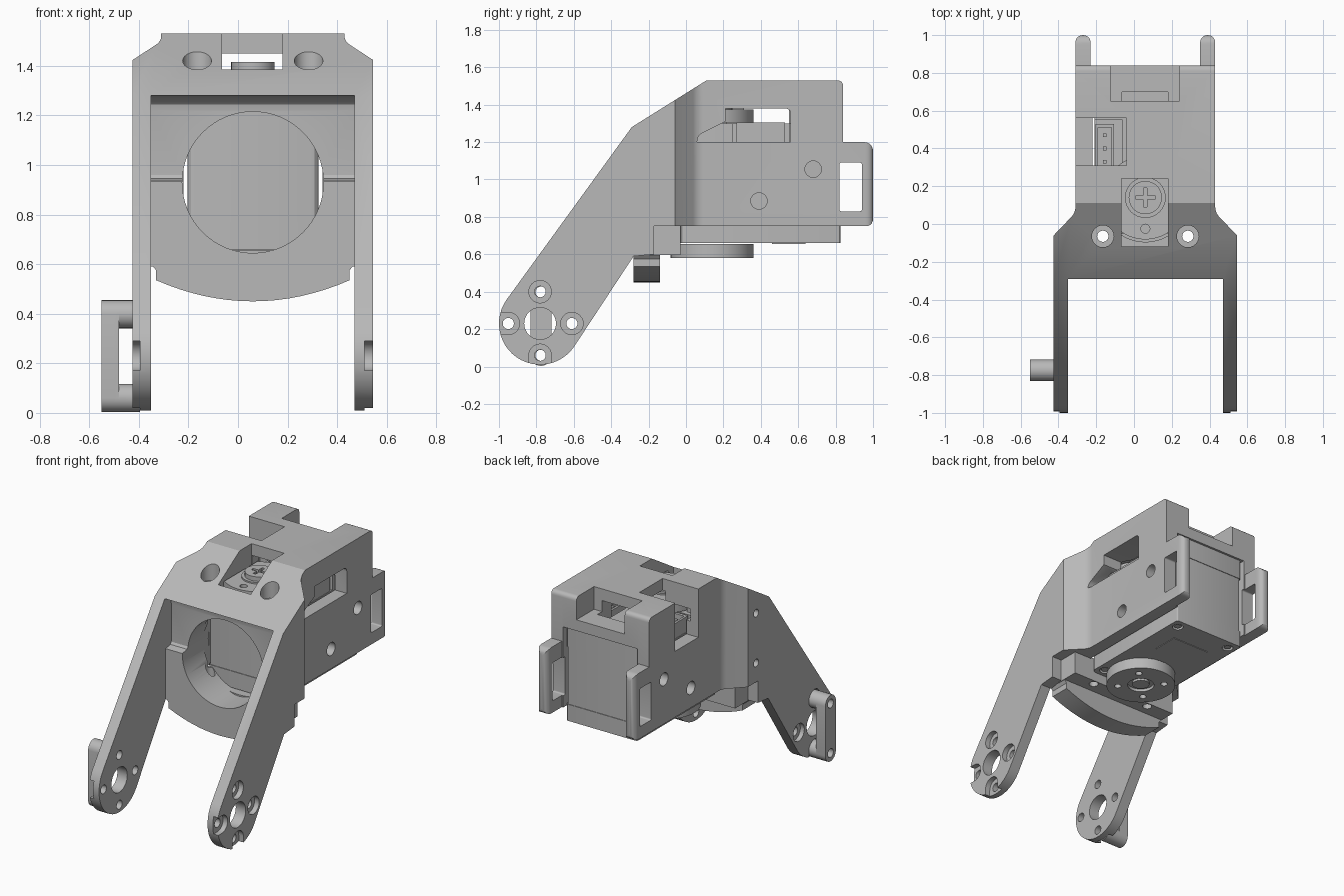
import bpy, bmesh, math
from mathutils import Vector

if "Cube" in bpy.data.objects:
    bpy.data.objects.remove(bpy.data.objects["Cube"], do_unlink=True)

mat = bpy.data.materials.new("grey_plastic")
mat.use_nodes = True
GREY = (0.48, 0.48, 0.48, 1)
mat.diffuse_color = GREY
mat.node_tree.nodes["Principled BSDF"].inputs["Base Color"].default_value = GREY

CX = 0.06          # middle of the bracket
HORN_Y = 0.14      # output axis
PIVOT = (-0.78, 0.23)


def rounded(points, steps=5):
    """Round the corners that carry a radius as third value."""
    out = []
    for i, p in enumerate(points):
        c = Vector(p[:2])
        if len(p) < 3:
            out.append(c)
            continue
        a = c + (Vector(points[i - 1][:2]) - c).normalized() * p[2]
        b = c + (Vector(points[(i + 1) % len(points)][:2]) - c).normalized() * p[2]
        for k in range(steps + 1):
            t = k / steps
            w = 2 * t * (1 - t) * 0.83
            u, v = (1 - t) ** 2, t ** 2
            s = u + v + w
            out.append((a * u + c * w + b * v) / s)
    return out


def prism(name, points, axis, lo, hi):
    """Extrude a closed outline along an axis."""
    place = {"x": lambda a, b, d: (d, a, b),
             "y": lambda a, b, d: (a, d, b),
             "z": lambda a, b, d: (a, b, d)}[axis]
    bm = bmesh.new()
    rings = [[bm.verts.new(place(p[0], p[1], d)) for p in points] for d in (lo, hi)]
    n = len(points)
    bm.faces.new(rings[0])
    bm.faces.new(rings[1])
    for i in range(n):
        j = (i + 1) % n
        bm.faces.new((rings[0][i], rings[0][j], rings[1][j], rings[1][i]))
    bmesh.ops.recalc_face_normals(bm, faces=bm.faces)
    me = bpy.data.meshes.new(name)
    bm.to_mesh(me)
    bm.free()
    me.materials.append(mat)
    ob = bpy.data.objects.new(name, me)
    bpy.context.collection.objects.link(ob)
    return ob


def box(name, x, y, z):
    return prism(name, [(x[0], y[0]), (x[1], y[0]), (x[1], y[1]), (x[0], y[1])], "z", *z)


def arc(c, r, a0, a1, n):
    return [(c[0] + r * math.cos(math.radians(a0 + (a1 - a0) * k / n)),
             c[1] + r * math.sin(math.radians(a0 + (a1 - a0) * k / n))) for k in range(n + 1)]


def rod(name, c, r, axis, lo, hi, n=32):
    return prism(name, arc(c, r, 0, 360, n)[:-1], axis, lo, hi)


def combine(ob, tools, op="DIFFERENCE"):
    bpy.context.view_layer.objects.active = ob
    for t in tools:
        m = ob.modifiers.new("cut", "BOOLEAN")
        m.operation, m.solver, m.object = op, "EXACT", t
        bpy.ops.object.modifier_apply(modifier=m.name)
        bpy.data.objects.remove(t, do_unlink=True)
    return ob


# Bracket: side profile trimmed by its plan outline
side = rounded([(-0.28, 0.59), (-0.17, 0.6), (-0.17, 0.75), (1, 0.75, 0.04), (1, 1.2, 0.05),
                (0.84, 1.2), (0.84, 1.53, 0.03), (0.11, 1.53), (-0.29, 1.28)])
side += arc(PIVOT, 0.22, 144, 326, 24)
bracket = prism("bracket", side, "x", -0.43, 0.545)
half = [(0.485, -1.2), (0.485, -0.06), (0.37, 0.06, 0.03), (0.37, 1, 0.04), (0.29, 1, 0.04), (0.29, 0.84)]
plan = [(CX + p[0],) + p[1:] for p in half]
plan += [(CX - p[0],) + p[1:] for p in reversed(half)]
combine(bracket, [prism("plan", rounded(plan), "z", -0.5, 2)], "INTERSECT")

# Space between the arms, with a stepped front wall
gap = [(-1.2, -0.1), (-1.2, 1.28), (-0.28, 1.28), (-0.245, 1.265), (-0.225, 1.245), (-0.22, 1.22),
       (-0.22, 0.96), (-0.23, 0.945), (-0.28, 0.935), (-0.28, 0.59), (0.1, 0.59), (0.1, -0.1)]
window = rounded([(0.06, 1.2), (0.56, 1.2), (0.56, 1.38, 0.03), (0.21, 1.38), (0.21, 1.31), (0.06, 1.235, 0.03)])
cuts = [
    prism("arm_gap", gap, "x", -0.35, 0.47),
    box("motor_bay", (-0.22, 0.34), (-0.05, 1.1), (0.5, 1.3)),
    rod("front_opening", (CX, 0.93), 0.285, "y", -0.5, 0, 64),
    box("top_slot", (-0.065, 0.18), (-0.12, 0.24), (1.3, 1.7)),
    box("tunnel", (-0.064, 0.179), (0.2, 0.7), (1.29, 1.45)),
    box("rear_notch", (-0.125, 0.24), (0.65, 1), (1.375, 1.7)),
    rod("idler_space", (CX, HORN_Y), 0.235, "z", 1.29, 1.385, 48),
    box("cable_space", (-0.25, 0.36), (0.22, 0.55), (1.295, 1.379)),
    prism("side_window", window, "x", 0.25, 0.7),
    box("cable_notch", (-0.6, -0.04), (0.31, 0.56), (1.2, 1.7)),
    prism("ear_windows", rounded([(0.82, 0.83, 0.01), (0.94, 0.83, 0.01), (0.94, 1.09, 0.01),
                                  (0.82, 1.09, 0.01)]), "x", -0.6, 0.7),
    rod("pivot_bore", PIVOT, 0.085, "x", -0.6, 0.7),
]
for c in [(0.39, 0.885), (0.68, 1.055)]:
    cuts.append(rod("side_hole", c, 0.044, "x", -0.6, 0.7, 24))
for z in (0.88, 1.22):
    cuts.append(rod("arm_hole", (-0.15, z), 0.026, "x", -0.6, -0.38, 16))
for dx in (-0.225, 0.225):
    cuts.append(rod("top_bore", (CX + dx, -0.065), 0.058, "z", 1.34, 1.7, 24))
    cuts.append(rod("top_hole", (CX + dx, -0.065), 0.03, "z", 0.5, 1.5, 16))
for dy, dz in [(0.17, 0), (-0.17, 0), (0, 0.17), (0, -0.17)]:
    y, z = PIVOT[0] + dy, PIVOT[1] + dz
    cuts.append(rod("screw_hole", (y, z), 0.03, "x", -0.6, 0.7, 16))
    for lo, hi in [(-0.6, -0.395), (0.51, 0.7)]:
        # Outer screw seats; the front and bottom ones run out through the edge
        seat = arc((y, z), 0.06, 0, 360, 24)[:-1]
        if dy < 0:
            seat = [(-1.2, 0.17)] + arc((y, z), 0.06, -90, 90, 12) + [(-1.2, 0.29)]
        if dz < 0:
            seat = arc((y, z), 0.06, 0, 180, 12) + [(y - 0.06, -0.2), (y + 0.06, -0.2)]
        cuts.append(prism("seat", seat, "x", lo, hi))
combine(bracket, cuts)

# Curved lip and lower cross wall
lip = [(-0.35, 0.6), (-0.33, 0.575)]
lip += [(x, 0.45 + 0.085 * ((x - CX) / 0.39) ** 2) for x in [CX - 0.39 + 0.78 * k / 16 for k in range(17)]]
lip += [(0.45, 0.575), (0.47, 0.6)]
prism("front_lip", lip, "y", -0.28, -0.14)
wall = box("lower_wall", (-0.35, 0.47), (-0.2, -0.03), (0.595, 0.76))
combine(wall, [rod("opening", (CX, 0.93), 0.285, "y", -0.5, 0.1, 64)]
        + [rod("hole", (CX + dx, -0.065), 0.03, "z", 0.4, 0.9, 16) for dx in (-0.225, 0.225)])

# Motor housing in three layers with seams
for name, lo, hi, w in [("motor_base", 0.66, 0.773, 0.268), ("motor_middle", 0.773, 1.165, 0.264),
                        ("motor_cap", 1.165, 1.3, 0.268)]:
    e = 0.268 - w
    pts = [(CX - w, -0.03 + e, 0.03), (CX + w, -0.03 + e, 0.03),
           (CX + w, 0.825 - e, 0.015), (CX - w, 0.825 - e, 0.015)]
    layer = prism(name, rounded(pts, 3), "z", lo, hi)
    if name == "motor_cap":
        combine(layer, [box("socket", (CX + s * 0.2 - 0.08, CX + s * 0.2 + 0.08), (0.25, 0.55), (1.2, 1.4))
                        for s in (-1, 1)])
    if name == "motor_base":
        combine(layer, [rod("screw_well", (CX + s * 0.21, y), 0.035, "z", 0.6, 0.69, 20)
                        for s in (-1, 1) for y in (0.03, 0.76)])
prism("motor_label", [(-0.08, 0.46), (0.2, 0.46), (0.2, 0.64), (-0.08, 0.64)], "z", 0.656, 0.662)

# Cable connectors and motor screws
for s, tag in [(-1, "right"), (1, "left")]:
    x = CX + s * 0.215
    con = box("connector_" + tag, (x - 0.05, x + 0.05), (0.27, 0.53), (1.2, 1.305))
    combine(con, [box("well", (x - 0.035, x + 0.035), (0.29, 0.51), (1.23, 1.4))])
    for y in (0.33, 0.4, 0.47):
        box("pin_" + tag, (x - 0.01, x + 0.01), (y - 0.01, y + 0.01), (1.22, 1.29))
    for y in (0.03, 0.76):
        rod("motor_screw_" + tag, (CX + s * 0.21, y), 0.024, "z", 0.665, 0.7, 16)

# Output horn below
horn = rod("output_horn", (CX, HORN_Y), 0.222, "z", 0.58, 0.655, 48)
holes = [rod("hole", p, 0.022, "z", 0.5, 0.63, 16) for p in arc((CX, HORN_Y), 0.15, 45, 315, 3)]
combine(horn, holes + [rod("hub_recess", (CX, HORN_Y), 0.085, "z", 0.5, 0.6, 32)])
rod("horn_screw", (CX, HORN_Y), 0.055, "z", 0.585, 0.61, 24)

# Idler disc and cross-head screw on top
idler = rod("idler_disc", (CX, HORN_Y), 0.222, "z", 1.305, 1.375, 48)
combine(idler, [rod("hole", (CX, -0.025), 0.024, "z", 1.32, 1.5, 16)])
rod("idler_washer", (CX, HORN_Y), 0.108, "z", 1.37, 1.385, 32)
screw = rod("idler_screw", (CX, HORN_Y), 0.088, "z", 1.38, 1.415, 32)
combine(screw, [box("cross", (CX - a, CX + a), (HORN_Y - b, HORN_Y + b), (1.395, 1.5))
                for a, b in [(0.05, 0.01), (0.01, 0.05)]])

# Cable guide on the outside of the right arm
y0 = PIVOT[0] + 0.005
bar = prism("cable_guide", arc((y0, 0.398), 0.057, 0, 180, 12) + arc((y0, 0.06), 0.057, 180, 360, 12),
            "x", -0.55, -0.48)
feet = [rod("foot", (y0, z), 0.057, "x", -0.5, -0.396, 24) for z in (0.398, 0.06)]
combine(bar, feet, "UNION")
combine(bar, [rod("hole", (y0, z), 0.03, "x", -0.7, -0.3, 16) for z in (0.398, 0.06)])

# Smooth round surfaces, keep hard edges
for ob in bpy.data.objects:
    ob.select_set(ob.type == "MESH")
bpy.context.view_layer.objects.active = bracket
bpy.ops.object.shade_smooth_by_angle(angle=math.radians(30))
